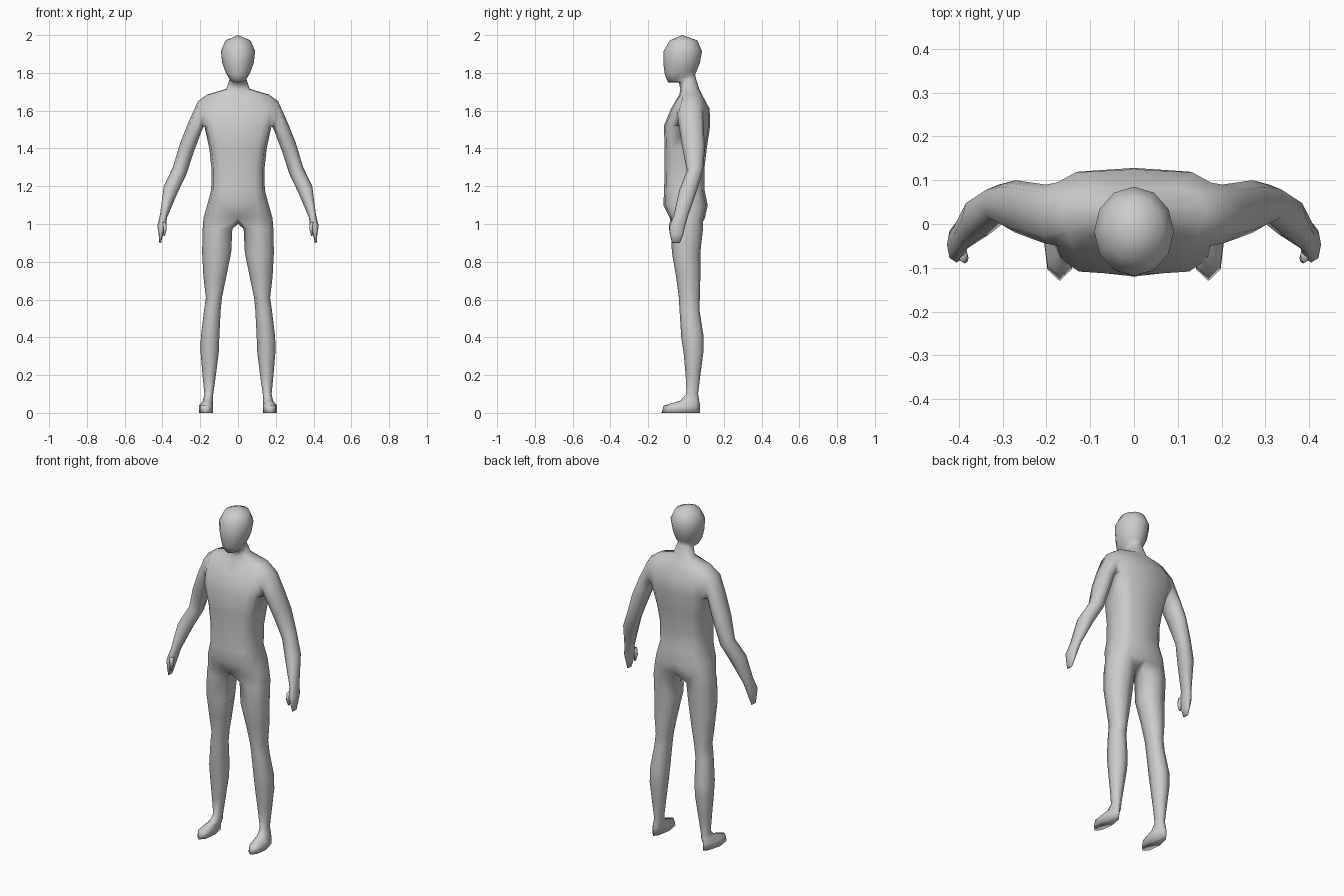
import bpy, bmesh
from math import sin, cos, pi

cube = bpy.data.objects.get("Cube")
if cube:
    bpy.data.objects.remove(cube)

bm = bmesh.new()


def spow(v, p):
    """Signed power: p below 1 makes an ellipse boxier."""
    return abs(v) ** p * (1 if v > 0 else -1)


def body_ring(z, w, yf, yb, p=1.0, tilt=0.0):
    """Half ring from front centre, round the left side, to back centre."""
    ym, h = (yf + yb) / 2, (yb - yf) / 2
    ring = []
    for k in range(7):
        t = pi * k / 6
        x = 0 if k in (0, 6) else w * sin(t) ** p
        c = spow(cos(t), p) if k != 3 else 0
        ring.append(bm.verts.new((x, ym - h * c, z - tilt * c)))
    return ring


def limb_ring(inner, outer, yf, yb, start, step, p=0.85):
    """Closed ring of eight between an inner and an outer (x, z) point."""
    mx, mz = (inner[0] + outer[0]) / 2, (inner[1] + outer[1]) / 2
    hx, hz = (outer[0] - inner[0]) / 2, (outer[1] - inner[1]) / 2
    ym, h = (yf + yb) / 2, (yb - yf) / 2
    ring = []
    for k in range(8):
        t = start + step * k * pi / 4
        c, s = spow(cos(t), p), spow(sin(t), p)
        ring.append(bm.verts.new((mx + hx * c, ym + h * s, mz + hz * c)))
    return ring


def bridge(a, b, closed=True, skip=()):
    n = len(a)
    for k in range(n if closed else n - 1):
        if k not in skip:
            j = (k + 1) % n
            bm.faces.new((a[k], a[j], b[j], b[k]))


def loft(first, rings):
    for ring in rings:
        bridge(first, ring)
        first = ring
    bm.faces.new(first)


# Torso, neck and head: stacked half rings (height, width, front, back, boxiness, tilt)
trunk = [body_ring(*r) for r in (
    (1.03, .183, -.085, .10, .75),
    (1.10, .163, -.12, .115, .7),
    (1.18, .142, -.116, .098, .65),
    (1.29, .140, -.113, .097, .6),
    (1.40, .152, -.113, .11, .55),
    (1.52, .178, -.117, .128, .5),
    (1.61, .188, -.08, .125, .5),
    (1.685, .165, -.035, .085, .6),
    (1.715, .062, -.03, .07, .9),
    (1.765, .045, -.038, .05, 1, .015),
    (1.77, .045, -.095, .048, .9, .02),
    (1.80, .064, -.112, .056, .9, .01),
    (1.85, .083, -.12, .073),
    (1.915, .091, -.119, .085),
    (1.972, .066, -.085, .06))]
for i in range(len(trunk) - 1):
    bridge(trunk[i], trunk[i + 1], False, (2, 3) if i in (5, 6) else ())
crown = bm.verts.new((0, -.02, 2))
for a, b in zip(trunk[-1], trunk[-1][1:]):
    bm.faces.new((a, b, crown))

# Arm and hand, grown from the hole left in the shoulder
low, mid, top = trunk[5:8]
armhole = [low[2], low[3], low[4], mid[4], top[4], top[3], top[2], mid[2]]
loft(armhole, [limb_ring(*r, -3 * pi / 4, -1) for r in (
    ((.19, 1.50), (.212, 1.65), -.045, .09),
    ((.21, 1.445), (.262, 1.54), -.033, .095),
    ((.235, 1.38), (.306, 1.43), -.02, .10),
    ((.272, 1.265), (.345, 1.30), .005, .09),
    ((.32, 1.165), (.393, 1.20), -.035, .06),
    ((.375, 1.035), (.412, 1.055), -.065, .012),
    ((.383, .985), (.427, .99), -.088, -.005),
    ((.398, .94), (.420, .945), -.085, -.015),
    ((.407, .90), (.417, .902), -.074, -.032))])

# Thumb
base = limb_ring((.380, 1.01), (.400, 1.012), -.088, -.055, 0, 1)
bm.faces.new(base)
loft(base, [limb_ring((.378, .97), (.394, .972), -.09, -.065, 0, 1),
            limb_ring((.388, .935), (.395, .936), -.083, -.07, 0, 1)])

# Leg and foot, grown from the hip ring closed by a crotch point
crotch = bm.verts.new((0, .01, 1.0))
hip = trunk[0] + [crotch]
leg = [limb_ring((xi, z), (xo, z), yf, yb, -3 * pi / 4, 1) for z, xi, xo, yf, yb in (
    (.975, .030, .187, -.078, .09),
    (.85, .036, .190, -.075, .076),
    (.72, .062, .183, -.052, .076),
    (.61, .085, .170, -.038, .073),
    (.54, .092, .180, -.034, .072),
    (.40, .099, .197, -.025, .094),
    (.32, .102, .198, -.013, .092),
    (.20, .117, .188, -.002, .076),
    (.10, .131, .178, .003, .064),
    (.065, .133, .185, -.03, .070),
    (.038, .133, .207, -.118, .075),
    (.0, .133, .207, -.13, .074))]
loft(hip, leg)
for ring in leg[-2:]:                       # narrow heel
    for v in ring:
        if v.co.y > 0:
            v.co.x = .158 + (v.co.x - .158) * .75

bmesh.ops.recalc_face_normals(bm, faces=bm.faces)
for f in bm.faces:
    f.smooth = True
mesh = bpy.data.meshes.new("body")
bm.to_mesh(mesh)
bm.free()

# Plain grey surface
grey = bpy.data.materials.new("plain grey")
grey.use_nodes = True
grey.diffuse_color = (.6, .6, .6, 1)
grey.node_tree.nodes["Principled BSDF"].inputs["Base Color"].default_value = (.6, .6, .6, 1)
mesh.materials.append(grey)

# Mirror the half figure
body = bpy.data.objects.new("body", mesh)
bpy.context.collection.objects.link(body)
mirror = body.modifiers.new("mirror", 'MIRROR')
mirror.use_clip = True
mirror.merge_threshold = .001
